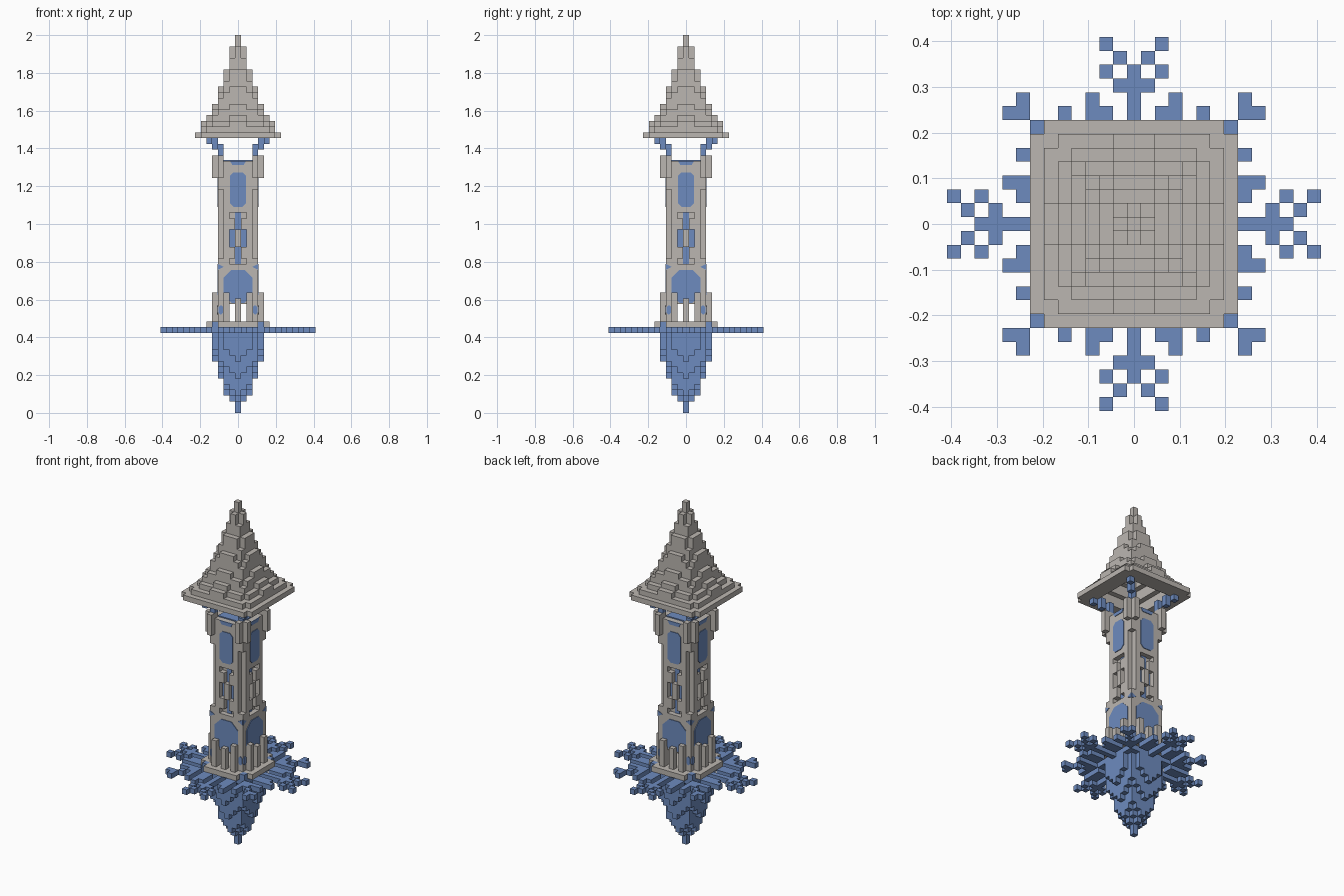
import bpy, bmesh
from math import pi
from mathutils import Matrix, Vector

U = 2 / 66  # edge of one block

if "Cube" in bpy.data.objects:
    bpy.data.objects.remove(bpy.data.objects["Cube"])


def material(name, rgb):
    m = bpy.data.materials.new(name)
    m.use_nodes = True
    m.diffuse_color = (*rgb, 1)
    m.node_tree.nodes["Principled BSDF"].inputs["Base Color"].default_value = (*rgb, 1)
    return m


STONE = material("warm grey stone", (0.50, 0.47, 0.44))
BLUE = material("ice blue", (0.155, 0.26, 0.52))


def finish(name, bm, mat):
    mesh = bpy.data.meshes.new(name)
    bm.to_mesh(mesh)
    bm.free()
    mesh.materials.append(mat)
    ob = bpy.data.objects.new(name, mesh)
    bpy.context.collection.objects.link(ob)
    return ob


def blocks(name, cells, mat):
    """Skin a set of unit blocks (x, y, z), keeping outside faces only."""
    cells = set(cells)
    bm = bmesh.new()
    for c in cells:
        mid = Vector((c[0], c[1], c[2] + 0.5))
        for axis in range(3):
            for s in (-1, 1):
                n = [0, 0, 0]
                n[axis] = s
                if tuple(a + b for a, b in zip(c, n)) in cells:
                    continue
                n = Vector(n)
                a = Vector((n.y, n.z, n.x))
                b = n.cross(a)
                bm.faces.new([bm.verts.new((mid + (n + i * a + j * b) / 2) * U)
                              for i, j in ((-1, -1), (1, -1), (1, 1), (-1, 1))])
    bmesh.ops.remove_doubles(bm, verts=bm.verts, dist=U / 50)
    bmesh.ops.dissolve_limit(bm, angle_limit=0.01, verts=bm.verts, edges=bm.edges)
    return finish(name, bm, mat)


def panels(name, outline, depth, mat):
    """Thin plate with an (x, z) outline, repeated on the four sides."""
    bm = bmesh.new()
    for k in range(4):
        turn = Matrix.Rotation(k * pi / 2, 3, 'Z')
        face = bm.faces.new([bm.verts.new(turn @ Vector((x, -depth, z)) * U) for x, z in outline])
        out = turn @ Vector((0, -0.12 * U, 0))
        grown = bmesh.ops.extrude_face_region(bm, geom=[face])["geom"]
        bmesh.ops.translate(bm, vec=out, verts=[v for v in grown if isinstance(v, bmesh.types.BMVert)])
    bmesh.ops.recalc_face_normals(bm, faces=bm.faces)
    return finish(name, bm, mat)


def rect(x0, x1, z0, z1, cut=0):
    if not cut:
        return [(x0, z0), (x1, z0), (x1, z1), (x0, z1)]
    return [(x0 + cut, z0), (x1 - cut, z0), (x1, z0 + cut), (x1, z1 - cut),
            (x1 - cut, z1), (x0 + cut, z1), (x0, z1 - cut), (x0, z0 + cut)]


def plan(r):
    """Square of cells with the larger and smaller distance from the axis."""
    for x in range(-r, r + 1):
        for y in range(-r, r + 1):
            yield x, y, max(abs(x), abs(y)), min(abs(x), abs(y))


def columns(r, span):
    """Stack blocks over each plan cell; span(big, small) gives bottom and top."""
    return [(x, y, z) for x, y, big, small in plan(r) for z in range(*span(big, small))]


# Hanging crystal, tapering to a point
CRYSTAL = [0, 2, 3, 6, 9]
blocks("hanging_crystal", columns(4, lambda b, s: (
    CRYSTAL[b] + s, 14 if b * b + s * s <= 20 else 0)), BLUE)

# Snowflake ring: one eighth, repeated by symmetry
ARM = {(13, 2), (12, 1), (11, 2), (10, 1), (9, 3), (8, 3), (8, 2), (8, 5), (7, 5),
       (7, 3), (7, 2), (6, 5), (6, 3), (6, 2), (9, 8)}


def in_flake(b, s):
    return b <= 4 or (s == 0 and b <= 11) or (b == s and b <= 8) or (b, s) in ARM


blocks("snowflake", columns(13, lambda b, s: (14, 15 if in_flake(b, s) else 14)), BLUE)
blocks("snowflake_corner_studs", columns(4, lambda b, s: (15, 16 if s == 4 else 15)), BLUE)

# Floor plate and the railing posts on it
blocks("floor_plate", columns(5, lambda b, s: (
    15, 16 if s <= 3 else 15)), STONE)
blocks("railing_posts", columns(4, lambda b, s: (
    16, {2: 21, 0: 20}.get(s, 16) if b == 4 else 16)), STONE)


# Tower shaft: open legs, plain lower part, notched corners and niches above
def in_niche(s, z):
    if z in (26, 34):
        return s <= 1
    if 29 <= z < 32:
        return s == 1
    return s == 0 and 26 < z < 34


def in_shaft(b, s, z):
    if z < 19:
        return s >= 2
    if s == 3 and 27 <= z < 39:
        return False
    return not (b == 3 and in_niche(s, z))


blocks("tower_shaft", [(x, y, z) for x, y, b, s in plan(3) for z in range(16, 44)
                       if in_shaft(b, s, z)], STONE)

# Collar blocks at the top corners
blocks("collar", columns(4, lambda b, s: (41, 45 if s == 3 else 41)), STONE)

# Painted windows and niche backs
panels("arched_window", rect(-2.5, 2.5, 19.2, 25, 1.4), 3.5, BLUE)
panels("tall_window", rect(-1.4, 1.4, 36, 42, 0.6), 3.5, BLUE)
panels("lunette", [(-1.4, 44), (-1, 43.3), (1, 43.3), (1.4, 44)], 3.5, BLUE)
panels("niche_column", rect(-0.5, 0.5, 26, 29), 2.5, BLUE)
panels("niche_column_top", rect(-0.5, 0.5, 32, 35), 2.5, BLUE)
for side, tag in ((-1, "right"), (1, "left")):
    a, b = sorted((side * 0.5, side * 1.5))
    panels("niche_pane_" + tag, rect(a, b, 29, 32), 2.5, BLUE)
    a, b = sorted((side * 2.6, side * 3.4))
    panels("leg_inlay_" + tag, rect(a, b, 17.2, 18.8, 0.3), 3.5, BLUE)
    corner = side * 3.5
    panels("corner_mark_" + tag, [(corner, 25), (corner, 26), (corner - side, 25.5)], 3.5, BLUE)

# Blue floor of the open gallery
bm = bmesh.new()
bmesh.ops.create_cube(bm, size=1, matrix=Matrix.Translation((0, 0, 44.1 * U))
                      @ Matrix.Diagonal((5 * U, 5 * U, 0.2 * U, 1)))
finish("gallery_floor", bm, BLUE)

# Corner brackets stepping out under the roof
STEPS = {(3, 45), (3, 46), (4, 46), (4, 47), (5, 47)}
blocks("roof_brackets", [(sx * d, sy * d, z) for d, z in STEPS
                         for sx in (-1, 1) for sy in (-1, 1)], BLUE)

# Stepped hollow roof
ROOF_TOP = [66, 64, 60, 57, 54, 52, 51, 49]
ROOF_UNDER = [55, 55, 54, 52, 50, 48, 48, 48]


def roof_span(b, s):
    top = ROOF_TOP[b]
    if b < 7 and (s > 1 or b == s == 1):
        top -= 1
    if b == s and b > 0:
        top -= 1
    return ROOF_UNDER[b], top


blocks("stepped_roof", columns(7, lambda b, s: (0, 0) if s == 7 else roof_span(b, s)), STONE)
